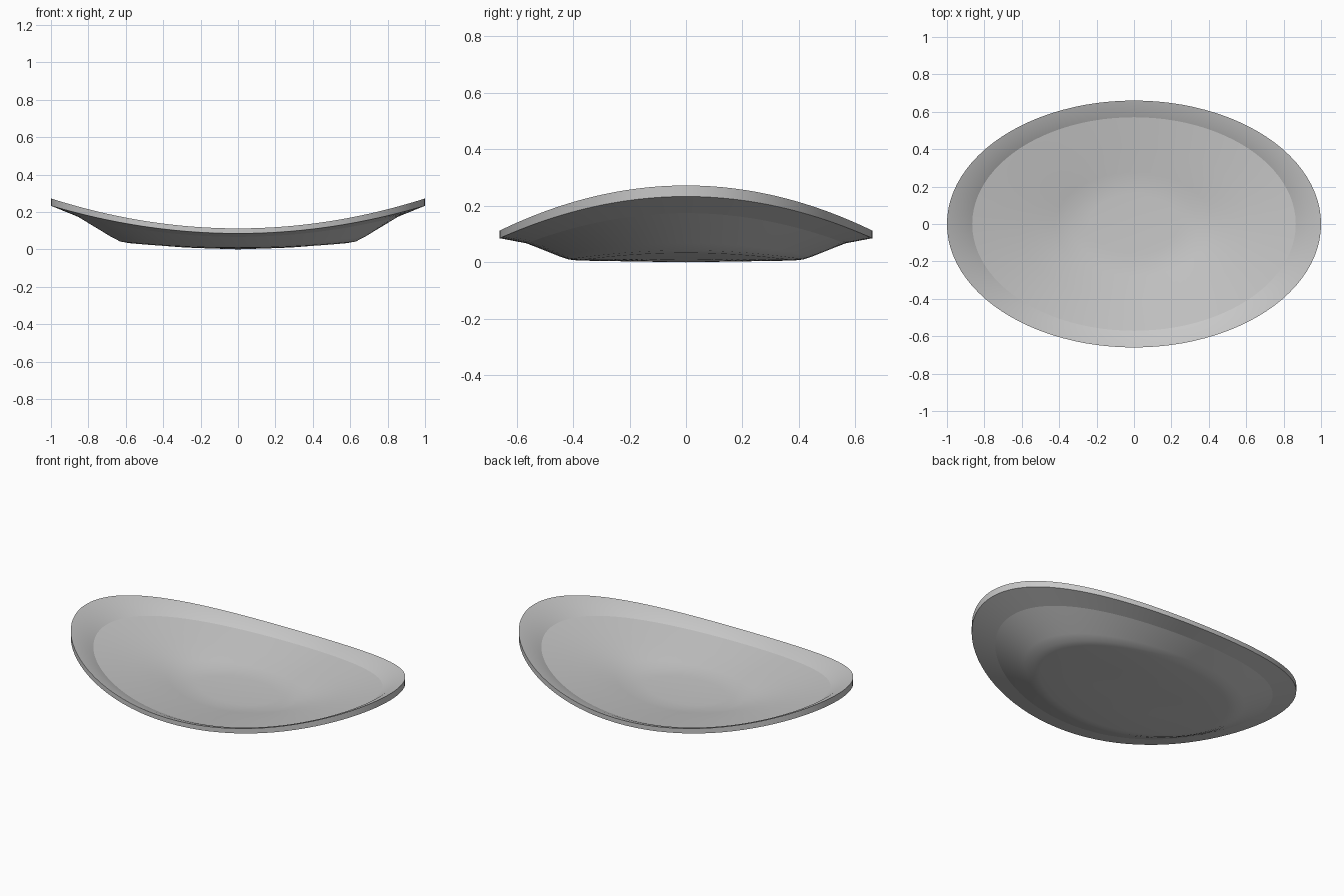
import bpy, bmesh, math

cube = bpy.data.objects.get("Cube")
if cube:
    bpy.data.objects.remove(cube, do_unlink=True)

SEGMENTS = 96
HALF_LENGTH, HALF_WIDTH = 1.0, 0.66

# Elliptical rings: (scale, height at the sides, height at the ends, crease)
UNDERSIDE = [
    (0.30, 0.003, 0.011, False),
    (0.58, 0.006, 0.033, False),
    (0.63, 0.010, 0.042, False),
    (0.68, 0.021, 0.068, False),
    (0.855, 0.067, 0.174, True),
    (1.00, 0.085, 0.233, True),
]
INSIDE = [
    (1.00, 0.112, 0.272, True),
    (0.93, 0.098, 0.236, False),
    (0.865, 0.079, 0.187, True),
    (0.62, 0.055, 0.115, False),
    (0.42, 0.035, 0.056, False),
    (0.34, 0.028, 0.034, False),
    (0.24, 0.025, 0.027, False),
]

# Dish material
clay = bpy.data.materials.new("light grey")
clay.use_nodes = True
colour = (0.58, 0.58, 0.58, 1)
clay.diffuse_color = colour
clay.node_tree.nodes["Principled BSDF"].inputs["Base Color"].default_value = colour


def make_ring(bm, scale, side_z, end_z):
    """An ellipse whose two long ends sweep upwards."""
    verts = []
    for i in range(SEGMENTS):
        a = 2 * math.pi * i / SEGMENTS
        z = side_z + (end_z - side_z) * math.cos(a) ** 2
        verts.append(bm.verts.new((HALF_LENGTH * scale * math.cos(a),
                                   HALF_WIDTH * scale * math.sin(a), z)))
    return verts


def fan(bm, ring, z):
    """Close a ring with triangles around a centre point."""
    centre = bm.verts.new((0, 0, z))
    for i in range(SEGMENTS):
        bm.faces.new((centre, ring[i], ring[(i + 1) % SEGMENTS]))


# Curved oval dish: underside, rim wall and hollow in one closed skin
bm = bmesh.new()
profile = UNDERSIDE + INSIDE
rings = [make_ring(bm, *p[:3]) for p in profile]
for low, high in zip(rings, rings[1:]):
    for i in range(SEGMENTS):
        j = (i + 1) % SEGMENTS
        bm.faces.new((low[i], low[j], high[j], high[i]))
fan(bm, rings[0], 0.0)
fan(bm, rings[-1], 0.024)
bmesh.ops.recalc_face_normals(bm, faces=bm.faces)

# Smooth surface with creases at the rim and at the flare
for face in bm.faces:
    face.smooth = True
for ring, p in zip(rings, profile):
    if p[3]:
        for i in range(SEGMENTS):
            bm.edges.get((ring[i], ring[(i + 1) % SEGMENTS])).smooth = False

mesh = bpy.data.meshes.new("oval_dish")
bm.to_mesh(mesh)
bm.free()
mesh.materials.append(clay)
dish = bpy.data.objects.new("oval_dish", mesh)
bpy.context.collection.objects.link(dish)
